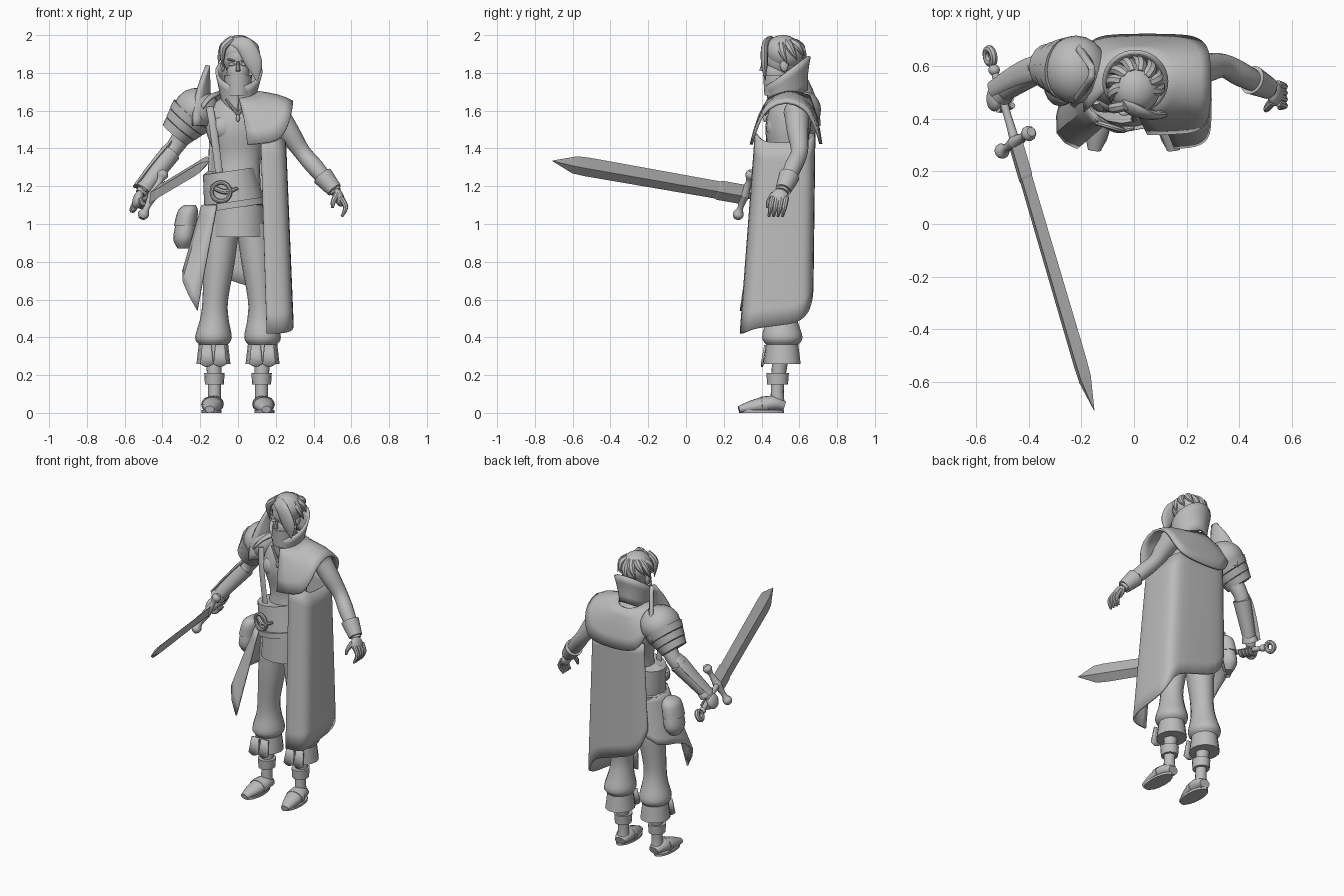
import bpy, bmesh, math
from mathutils import Vector, Matrix, Euler

if "Cube" in bpy.data.objects:
    bpy.data.objects.remove(bpy.data.objects["Cube"], do_unlink=True)

GREY = (.5, .5, .5, 1)
material = bpy.data.materials.new("plain grey")
material.use_nodes = True
material.diffuse_color = GREY
material.node_tree.nodes["Principled BSDF"].inputs["Base Color"].default_value = GREY


def finish(name, bm, angle=40):
    bmesh.ops.recalc_face_normals(bm, faces=bm.faces)
    mesh = bpy.data.meshes.new(name)
    bm.to_mesh(mesh)
    bm.free()
    mesh.materials.append(material)
    mesh.shade_smooth()
    mesh.set_sharp_from_angle(angle=math.radians(angle))
    part = bpy.data.objects.new(name, mesh)
    bpy.context.scene.collection.objects.link(part)
    return part


def spline(rows, steps):
    """Smooth curve through rows of any length."""
    rows, last, curve = [Vector(row) for row in rows], len(rows) - 1, []
    for i in range(last):
        before, start, end, after = rows[max(i - 1, 0)], rows[i], rows[i + 1], rows[min(i + 2, last)]
        for k in range(steps):
            t = k / steps
            ease = t * t * (3 - 2 * t)
            curve.append(start.lerp(end, ease) + (end - before) * (t * (1 - t) ** 2 / 2)
                         - (after - start) * (t * t * (1 - t) / 2))
    return curve + [rows[last]]


def tube(name, rows, sides=16, steps=4, depth=1, upright=False, side=(0, 1, 0), angle=40):
    """Loft ellipses (x, y, z, radius) along a path."""
    rows = spline(rows, steps)
    bm, rings = bmesh.new(), []
    for i, row in enumerate(rows):
        u, v = Vector((1, 0, 0)), Vector((0, 1, 0))
        if not upright:
            ahead = (rows[min(i + 1, len(rows) - 1)] - rows[max(i - 1, 0)]).xyz.normalized()
            u = Vector(side)
            u = (u - ahead * u.dot(ahead)).normalized()
            v = ahead.cross(u)
        radius = max(row.w, .001)
        turns = [math.tau * k / sides for k in range(sides)]
        rings.append([bm.verts.new(row.xyz + (u * math.cos(a) + v * math.sin(a) * depth) * radius)
                      for a in turns])
    for lower, upper in zip(rings, rings[1:]):
        for k in range(sides):
            bm.faces.new((lower[k - 1], lower[k], upper[k], upper[k - 1]))
    bm.faces.new(rings[0])
    bm.faces.new(rings[-1])
    return finish(name, bm, angle)


def band(name, start, end, first, second, **options):
    """Straight cuff with inset lids."""
    rows = [(*start, first * .8), (*start, first), (*end, second), (*end, second * .8)]
    return tube(name, rows, steps=1, **options)


def sheet(name, columns, thick=.012):
    """Cloth or plate from columns of points."""
    bm = bmesh.new()
    grid = [[bm.verts.new(point) for point in column] for column in columns]
    for one, two in zip(grid, grid[1:]):
        for k in range(len(one) - 1):
            bm.faces.new((one[k], one[k + 1], two[k + 1], two[k]))
    part = finish(name, bm, 60)
    subdivision = part.modifiers.new("smooth", 'SUBSURF')
    subdivision.boundary_smooth = 'PRESERVE_CORNERS'
    solid = part.modifiers.new("thickness", 'SOLIDIFY')
    solid.thickness = thick
    solid.offset = 0


def ball(name, place, size, turn=(0, 0, 0)):
    bm = bmesh.new()
    matrix = Matrix.LocRotScale(Vector(place), Euler(turn), Vector(size))
    bmesh.ops.create_uvsphere(bm, u_segments=20, v_segments=14, radius=1, matrix=matrix)
    finish(name, bm)


def oval(centre, width, depth, degrees, z, power=1):
    """Point on a rounded box outline; -90 degrees is the front, 0 the left."""
    c, s = math.cos(math.radians(degrees)), math.sin(math.radians(degrees))
    return Vector((centre[0] + width * math.copysign(abs(c) ** power, c),
                   centre[1] + depth * math.copysign(abs(s) ** power, s), z))


def ring(name, centre, u, v, radius, thick):
    """Hoop in the plane of u and v."""
    turns = [math.tau * k / 16 for k in range(17)]
    path = [centre + (u * math.cos(a) + v * math.sin(a)) * radius for a in turns]
    tube(name, [(*point, thick) for point in path], 8, steps=1, side=u.cross(v))


# Legs, boots and feet
for s, label in ((-1, "right"), (1, "left")):
    hip, knee, hem = Vector((s * .08, .51, 1)), Vector((s * .12, .5, .6)), Vector((s * .13, .51, .4))
    ankle = Vector((s * .125, .485, .15))
    up = Vector((0, 0, 1))
    tube(label + "_trouser", [(*hip, .09), (*hip.lerp(knee, .5), .083), (*knee, .068),
                              (*knee.lerp(hem, .5), .075), (*hem, .097), (*hem - up * .04, .075)],
         upright=True, depth=1.1)
    band(label + "_cuff", hem - up * .03, hem - up * .14, .077, .09, upright=True, depth=1.08)
    for k in (-1, 1):
        flap = hem + Vector((k * .035, -.098, 0))
        sheet(label + "_cuff_flap", [[flap + Vector((edge, .008, -.04)), flap + Vector((edge * 1.4, -.01, low))]
                                     for edge, low in ((-.025, -.14), (0, -.165), (.025, -.14))])
    tube(label + "_shin", [(*hem - up * .03, .05), (*ankle, .035), (*ankle - up * .1, .037)], upright=True)
    band(label + "_ankle_band", ankle, ankle + up * .06, .05, .054, upright=True, depth=1.1)
    tube(label + "_shoe", [(s * .125, .52, .035, .035), (s * .13, .46, .05, .055), (s * .14, .37, .036, .05),
                           (s * .15, .28, .018, .025)], depth=.75, side=(1, 0, 0))
    band(label + "_shoe_strap", (s * .135, .43, .045), (s * .137, .4, .042), .06, .058,
         depth=.75, side=(1, 0, 0))
    band(label + "_sole", (s * .14, .4, 0), (s * .14, .4, .015), .052, .052, upright=True, depth=2.3)

# Torso, skirt, sash and belt
tube("torso", [(0, .51, 1, .14), (0, .51, 1.2, .12), (0, .53, 1.35, .12), (-.01, .54, 1.5, .16),
               (0, .55, 1.62, .14), (0, .55, 1.7, .06), (0, .54, 1.8, .05)], 24, upright=True, depth=.75)
for s in (-1, 1):
    ball("chest", (s * .06 - .02, .465, 1.51), (.06, .04, .06))
band("skirt", (0, .505, 1.1), (0, .5, .93), .145, .15, upright=True, depth=.95)
waist, tilt = Vector((-.02, .505, 1.1)), Vector((-.15, 0, 1))
band("sash", waist, waist + tilt * .18, .16, .14, side=(1, 0, 0), depth=.88)
band("belt", waist - tilt * .015, waist + tilt * .02, .17, .17, side=(1, 0, 0), depth=.9)
ring("buckle", Vector((-.09, .37, 1.17)), Vector((1, -.3, 0)), Vector((0, 0, 1)), .05, .011)
tube("buckle_tongue", [(-.14, .4, 1.2, .012), (-.07, .36, 1.17, .014), (0, .365, 1.19, .008)], 8)
for s in (-1, 1):
    tube("necklace", [(s * .065, .45, 1.66, .006), (0, .42, 1.58, .009)], 8)
ball("pendant", (0, .417, 1.56), (.01, .01, .02))
tube("chest_strap", [(-.15, .46, 1.62, .02), (-.13, .435, 1.5, .02), (-.1, .43, 1.27, .02)], 8,
     depth=.4, side=(1, 0, 0))

# Coat tail around the right hip, and pouch
tail_hem = [(-.215, .29, .54), (-.315, .33, .71), (-.27, .49, .8), (-.23, .63, .78), (-.09, .65, .9)]
sheet("coat_tail", [[oval((-.05, .5), .15, .14, 245 - 40 * i, 1.1).lerp(Vector(low), k / 4) for k in range(5)]
                    for i, low in enumerate(tail_hem)])
tube("pouch", [(-.26, .53, 1.09, .03), (-.27, .53, 1.05, .045), (-.285, .53, .93, .058), (-.29, .53, .87, .03)],
     upright=True, depth=1.4)
tube("pouch_flap", [(-.255, .53, 1.1, .03), (-.265, .53, 1.07, .053), (-.28, .53, .99, .06)],
     upright=True, depth=1.4)

# Long cape with a slanting hem
cape = []
for i in range(16):
    t, turn = i / 15, -85 + 15 * i
    arm_gap = .05 * max(0, math.cos(math.radians(turn))) ** 2
    top = oval((.04, .525), .21, .155, turn, 1.48 - arm_gap, .4)
    low = oval((.05, .48), .24, .19, turn, .42 + .48 * t ** 2.5, .35)
    cape.append([top.lerp(low, k / 5) for k in range(6)])
sheet("cape", cape)

# Shoulder capelet and standing collar
capelet, collar = [], []
for turn in range(-90, 201, 15):
    drop = abs(math.sin(math.radians(turn)))
    neck = oval((0, .55), .09, .1, turn, 1.7 - .02 * drop)
    low = oval((.05, .53), .24, .185, turn, 1.66 - .24 * drop ** 1.2, .42)
    middle = neck.lerp(low, .65) + Vector((0, 0, .045 * drop + .015))
    capelet.append([neck, middle, low])
sheet("capelet", capelet, .016)
for turn in range(-90, 271, 20):
    rise = math.sin(math.radians(turn))
    base = oval((0, .54), .08, .1, turn, 1.65 + .06 * rise)
    rim = oval((.005, .54), .12, .115, turn, 1.81 + .08 * rise)
    collar.append([base, base.lerp(rim, .5) + Vector((0, -.01 * rise, 0)), rim])
sheet("collar", collar, .016)

# Head, mask and swept hair
ball("head", (0, .51, 1.88), (.08, .095, .1))
ball("jaw", (0, .48, 1.8), (.06, .07, .08))
band("face_mask", (0, .49, 1.68), (0, .49, 1.79), .068, .074, upright=True, depth=1.1)
tube("nose", [(0, .412, 1.86, .007), (0, .4, 1.81, .013)], 8)
for s in (-1, 1):
    ball("eye", (s * .034, .424, 1.845), (.017, .01, .009))
    ball("brow", (s * .036, .42, 1.868), (.022, .009, .006), (0, s * -.2, 0))
    ball("ear", (s * .08, .52, 1.84), (.012, .022, .033))
ball("hair_cap", (.005, .52, 1.907), (.097, .104, .092), (-.35, 0, 0))
tube("fringe", [(-.05, .46, 1.97, .02), (.03, .42, 1.95, .045), (.085, .415, 1.85, .045), (.1, .42, 1.76, .004)],
     12, depth=.4, side=(1, 0, .4))
tube("side_lock", [(-.03, .45, 1.98, .02), (-.08, .44, 1.93, .02), (-.08, .45, 1.83, .002)], 8)
for k in range(8):
    turn, lift = -20 + 30 * k, .02 * (k % 3)
    root, bend, tip = [oval((.005, .525), reach, reach, turn + swirl, z) for reach, swirl, z in
                       ((.05, 0, 1.965), (.09, 8, 1.92 + lift / 2), (.11, 25, 1.85 + lift))]
    tube("hair_lock", [(*root, .02), (*bend, .022), (*tip, .002)], 8, side=(tip - root).cross(Vector((0, 0, 1))))


# Arms, gloves and hands
def arm(label, shoulder, elbow, wrist):
    ball(label + "_shoulder", shoulder, (.07, .068, .066))
    tube(label + "_arm", [(*shoulder, .066), (*shoulder.lerp(elbow, .5), .057), (*elbow, .045),
                          (*elbow.lerp(wrist, .4), .046), (*wrist, .03)])
    palm = wrist + Vector((math.copysign(.015, wrist.x), -.015, -.03))
    ball(label + "_palm", palm, (.027, .048, .05), (0, math.copysign(.33, -wrist.x), 0))
    return palm


elbow, wrist = Vector((.34, .6, 1.38)), Vector((.52, .51, 1.17))
palm = arm("left", Vector((.2, .585, 1.59)), elbow, wrist)
band("left_glove", elbow.lerp(wrist, .6), elbow.lerp(wrist, .95), .056, .042)
for k in range(4):
    knuckle = palm + Vector((.01, .024 * k - .036, 0))
    joint, tip = knuckle + Vector((.025, -.01, -.05)), knuckle + Vector((.005, -.02, -.1))
    tube("left_finger", [(*knuckle, .015), (*joint, .014), (*tip, .007)], 8)
tube("left_thumb", [(.525, .465, 1.16, .017), (.505, .44, 1.12, .014), (.5, .43, 1.085, .007)], 8)

elbow, wrist = Vector((-.34, .605, 1.4)), Vector((-.515, .49, 1.16))
arm("right", Vector((-.2, .585, 1.6)), elbow, wrist)
band("bracer", elbow.lerp(wrist, .1), elbow.lerp(wrist, .85), .055, .04)
band("bracer_rim", elbow.lerp(wrist, .83), elbow.lerp(wrist, .93), .043, .05)
tube("bracer_plate", [(-.335, .6, 1.46, .012), (-.385, .59, 1.4, .045), (-.46, .56, 1.31, .04),
                      (-.545, .51, 1.2, .03)], 10, depth=.35)

# Layered shoulder armour with a raised neck guard
dome, rim = Vector((-.22, .585, 1.605)), Vector((-.335, .6, 1.47))
ball("shoulder_dome", dome, (.12, .13, .115))
for k in range(3):
    t = .2 + .27 * k
    band("shoulder_lame", dome.lerp(rim, t), dome.lerp(rim, t + .25), .126 - .015 * k, .114 - .015 * k, angle=50)
guard = []
for k in range(-2, 3):
    s, column = k / 2, []
    for t in (0, .25, .5, .75, 1):
        column.append((-.145 - .09 * s * s * (1 - t * t) - .015 * t, .575 + s * (.13 - .11 * t * t), 1.52 + .32 * t))
    guard.append(column)
sheet("neck_guard", guard, .025)

# Sword: blade, guard, grip and ring pommel
hilt, along = Vector((-.45, .31, 1.155)), Vector((.3, -1.02, .18)).normalized()
across = Vector((.42, .28, .87))
across = (across - along * across.dot(along)).normalized()
flat = along.cross(across)


def sword(name, rows, **options):
    tube(name, [(*hilt + along * reach, radius) for reach, radius in rows], side=across, **options)


sword("blade", [(0, .058), (.14, .058), (.15, .052), (.88, .056), (.95, .052), (1.075, .002)],
      sides=4, steps=1, depth=.35, angle=10)
sword("grip", [(-.3, .013), (-.2, .017), (-.1, .015), (.01, .02)])
for s in (-1, 1):
    tube("crossguard", [(*hilt + across * s * reach, radius) for reach, radius in
                        ((0, .028), (.08, .016), (.12, .03), (.145, .018))], 10, side=along)
ring("pommel", hilt - along * .345, along, across, .028, .015)
ball("pommel_collar", hilt - along * .29, (.022, .022, .022))
for k in range(4):
    tube("right_finger", [(*hilt + along * (.025 * k - .215) + oval((0, 0), .03, .03, turn, 0).x * flat
                           + oval((0, 0), .03, .03, turn, 0).y * across, .012)
                          for turn in range(160, 400, 60)], 8, side=along)
